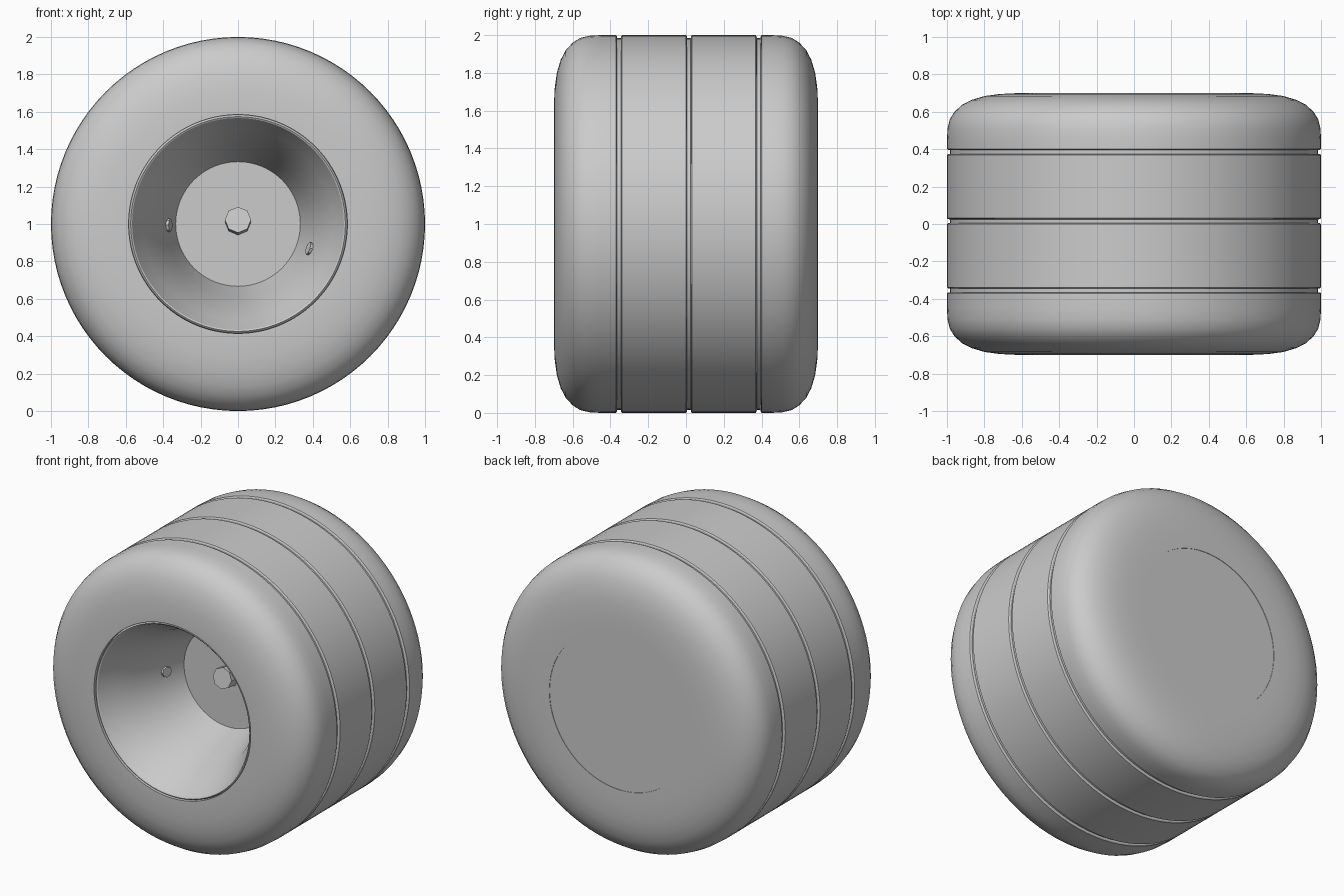
import bpy, bmesh, math
from mathutils import Vector, Matrix

cube = bpy.data.objects.get("Cube")
if cube:
    bpy.data.objects.remove(cube, do_unlink=True)

grey = bpy.data.materials.new("plain_grey")
grey.use_nodes = True
colour = (0.6, 0.6, 0.6, 1)
grey.diffuse_color = colour
grey.node_tree.nodes["Principled BSDF"].inputs["Base Color"].default_value = colour
AXLE = Vector((0, 0, 1))


def finish(bm, name, angle=30):
    mesh = bpy.data.meshes.new(name)
    bm.to_mesh(mesh)
    bm.free()
    obj = bpy.data.objects.new(name, mesh)
    bpy.context.collection.objects.link(obj)
    mesh.materials.append(grey)
    bpy.ops.object.select_all(action="DESELECT")
    obj.select_set(True)
    bpy.context.view_layer.objects.active = obj
    bpy.ops.object.shade_smooth_by_angle(angle=math.radians(angle))
    return obj


def lathe(name, profile, steps=96, angle=30):
    """Turn (radius, y) points, listed front to back along the outside, about the axle."""
    bm = bmesh.new()
    rings = []
    for r, y in profile:
        if r == 0:
            rings.append([bm.verts.new(AXLE + Vector((0, y, 0)))] * steps)
        else:
            turns = [math.tau * i / steps for i in range(steps)]
            rings.append([bm.verts.new(AXLE + Vector((r * math.cos(t), y, r * math.sin(t))))
                          for t in turns])
    for a, b in zip(rings, rings[1:]):
        for i in range(steps):
            j = (i + 1) % steps
            corners = list(dict.fromkeys((a[i], a[j], b[j], b[i])))
            bm.faces.new(corners)
    return finish(bm, name, angle)


def stud(name, centre, direction, radius, length):
    """Eight-sided flat-shaded peg."""
    bm = bmesh.new()
    turn = Vector(direction).to_track_quat("Z", "Y").to_matrix().to_4x4()
    bmesh.ops.create_cone(bm, cap_ends=True, segments=8, radius1=radius, radius2=radius,
                          depth=length, matrix=Matrix.Translation(centre) @ turn)
    return finish(bm, name, 10)


# Tyre: rounded shoulders and three grooves in the tread
shoulder = [(0.62, 0.70), (0.72, 0.695), (0.80, 0.684), (0.87, 0.663), (0.92, 0.637),
            (0.96, 0.60), (0.985, 0.56), (0.997, 0.51), (1.0, 0.45)]
tread = []
for y in (-0.355, 0.015, 0.385):
    tread += [(1.0, y - 0.016), (0.994, y - 0.011), (0.984, y - 0.010),
              (0.984, y + 0.010), (0.994, y + 0.011), (1.0, y + 0.016)]
front = [(0.585, -0.67), (0.585, -0.70)] + [(r, -y) for r, y in shoulder]
back = list(reversed(shoulder)) + [(0.53, 0.70), (0.53, 0.69)]
lathe("tyre", front + tread + back)

# Dished wheel with a thin lip, and the flat plate closing the back
lathe("wheel_dish", [(0, -0.10), (0.333, -0.10), (0.39, -0.28), (0.45, -0.46),
                     (0.51, -0.58), (0.56, -0.675), (0.566, -0.688), (0.574, -0.693),
                     (0.580, -0.688), (0.585, -0.67)])
lathe("back_plate", [(0.532, 0.697), (0, 0.697)])

# Hub nut, tipped slightly upward
stud("hub_nut", (0, -0.12, 1.015), (0, -1, 0.15), 0.07, 0.10)

# Two small pegs on the wall of the dish
for name, degrees in (("right_peg", 181), ("left_peg", -19)):
    t = math.radians(degrees)
    out = Vector((math.cos(t), 0, math.sin(t)))
    r = 0.375 if name == "right_peg" else 0.41
    y = -0.235 if name == "right_peg" else -0.34
    stud(name, AXLE + out * r + Vector((0, y, 0)), -out + Vector((0, -0.32, 0)), 0.035, 0.03)
